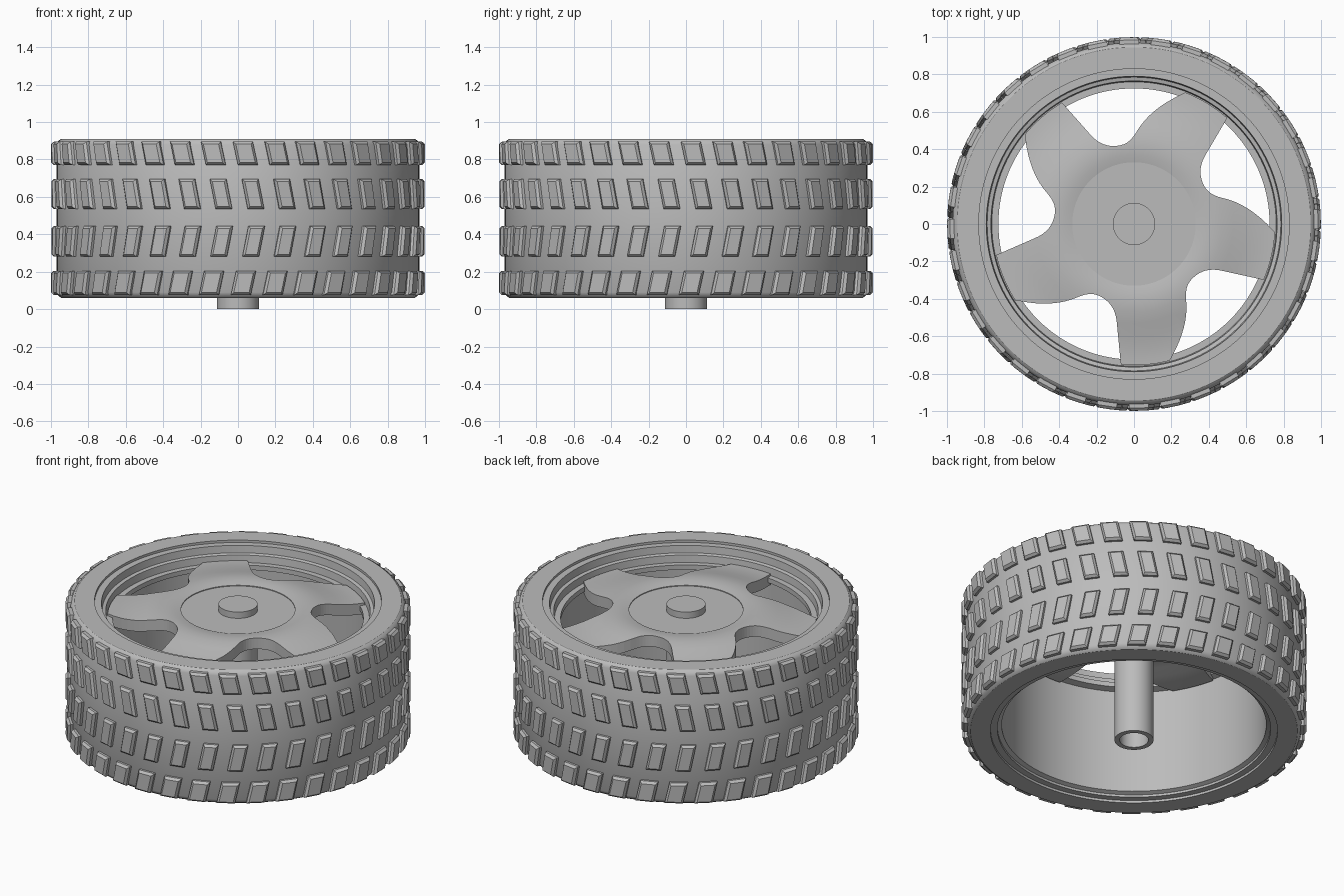
import bpy, bmesh
from math import sin, cos, pi, radians
from mathutils import Vector, Matrix
from mathutils.geometry import interpolate_bezier

if "Cube" in bpy.data.objects:
    bpy.data.objects.remove(bpy.data.objects["Cube"])

grey = bpy.data.materials.new("mid grey")
grey.use_nodes = True
colour = (0.5, 0.5, 0.5, 1)
grey.diffuse_color = colour
grey.node_tree.nodes["Principled BSDF"].inputs["Base Color"].default_value = colour


def finish(name, bm, smooth=30):
    """Turn a bmesh into a named grey object."""
    bmesh.ops.recalc_face_normals(bm, faces=bm.faces)
    mesh = bpy.data.meshes.new(name)
    bm.to_mesh(mesh)
    bm.free()
    mesh.materials.append(grey)
    ob = bpy.data.objects.new(name, mesh)
    bpy.context.collection.objects.link(ob)
    if smooth:
        bpy.ops.object.select_all(action="DESELECT")
        ob.select_set(True)
        bpy.context.view_layer.objects.active = ob
        bpy.ops.object.shade_smooth_by_angle(angle=radians(smooth))
    return ob


def lathe(name, profile, steps=120, closed=True):
    """Spin (radius, height) points round the axle."""
    bm = bmesh.new()
    verts = [bm.verts.new((r, 0, z)) for r, z in profile]
    edges = [bm.edges.new(p) for p in zip(verts, verts[1:])]
    if closed:
        edges.append(bm.edges.new((verts[-1], verts[0])))
    bmesh.ops.spin(bm, geom=verts + edges, cent=(0, 0, 0), axis=(0, 0, 1),
                   angle=2 * pi, steps=steps, use_merge=True)
    bmesh.ops.remove_doubles(bm, verts=bm.verts, dist=0.0005)
    return finish(name, bm)


# Tyre carcass with rounded shoulders
lathe("tyre", [(0.83, 0.06), (0.945, 0.06), (0.96, 0.07), (0.97, 0.09),
               (0.97, 0.88), (0.96, 0.9), (0.945, 0.91), (0.83, 0.91)])

# Rim barrel with stepped lips and an inner ledge that carries the spokes
lathe("rim", [(0.83, 0.075), (0.83, 0.895), (0.79, 0.895), (0.785, 0.85),
              (0.765, 0.845), (0.76, 0.8), (0.725, 0.8), (0.725, 0.77),
              (0.765, 0.76), (0.765, 0.1), (0.79, 0.09), (0.79, 0.075)])

# Domed spoke plate
crown = [(0.33, 0.855), (0.37, 0.863), (0.42, 0.866), (0.47, 0.862), (0.53, 0.85),
         (0.6, 0.832), (0.67, 0.82), (0.72, 0.815), (0.755, 0.814)]
spokes = lathe("spokes", crown + [(r, z - 0.07) for r, z in reversed(crown)])

# Five windows cut between the spokes
def curve(a, b, c, d):
    pts = [Vector((*p, 0)) for p in (a, b, c, d)]
    return interpolate_bezier(*pts, 9)

outline = [Vector((-0.43, 0.7, 0))]
outline += curve((-0.235, 0.48), (-0.2, 0.44), (-0.16, 0.417), (-0.11, 0.417))
outline += curve((-0.11, 0.417), (-0.05, 0.417), (-0.02, 0.44), (0.01, 0.487))[1:]
outline += curve((0.01, 0.487), (0.06, 0.575), (0.14, 0.64), (0.257, 0.695))[1:]
outline += [Vector((0.31, 0.72, 0)), Vector((0.2, 0.9, 0)), Vector((-0.3, 0.9, 0))]
bm = bmesh.new()
for i in range(5):
    turn = Matrix.Rotation(i * 2 * pi / 5, 3, "Z")
    face = bm.faces.new([bm.verts.new(turn @ p + Vector((0, 0, 0.6))) for p in outline])
    side = bmesh.ops.extrude_face_region(bm, geom=[face])
    bmesh.ops.translate(bm, vec=(0, 0, 0.4),
                        verts=[v for v in side["geom"] if isinstance(v, bmesh.types.BMVert)])
cutter = finish("window_cutter", bm, smooth=0)
cutter.hide_render = True
cutter.hide_set(True)
cut = spokes.modifiers.new("windows", "BOOLEAN")
cut.operation, cut.solver, cut.object = "DIFFERENCE", "EXACT", cutter
bpy.ops.object.select_all(action="DESELECT")
bpy.context.view_layer.objects.active = spokes
spokes.select_set(True)
bpy.ops.object.modifier_apply(modifier=cut.name)
bpy.data.objects.remove(cutter)

# Hub disc, and the axle tube with its top boss and open lower end
lathe("hub", [(0, 0.85), (0.332, 0.85), (0.332, 0.785), (0, 0.785)], 96, closed=False)
lathe("axle", [(0, 0.89), (0.113, 0.89), (0.113, 0), (0.083, 0), (0.083, 0.5), (0, 0.5)],
      64, closed=False)


# Tread blocks: slanted, bevelled pads in four rows
def tread_row(name, low, high, width, slant, phase, count=36):
    bm = bmesh.new()
    mid, half = (low + high) / 2, (high - low) / 2
    layers = [(0.955, 0), (0.985, 0), (0.999, 0.013)]
    for i in range(count):
        centre = radians(phase - 90 + i * 360 / count)
        rings = []
        for radius, inset in layers:
            ring = []
            for sx, sz in ((-1, -1), (1, -1), (1, 1), (-1, 1)):
                h = sz * (half - inset)
                a = centre + sx * (width / 2 - inset) + slant * h
                ring.append(bm.verts.new((radius * cos(a), radius * sin(a), mid + h)))
            rings.append(ring)
        for lower, upper in zip(rings, rings[1:]):
            for k in range(4):
                n = (k + 1) % 4
                bm.faces.new((lower[k], lower[n], upper[n], upper[k]))
        bm.faces.new(rings[-1])
        bm.faces.new(rings[0][::-1])
    finish(name, bm, smooth=20)


tread_row("tread_top", 0.77, 0.895, 0.108, -0.22, 2.3)
tread_row("tread_upper", 0.535, 0.695, 0.09, -0.2, 4.7)
tread_row("tread_lower", 0.28, 0.445, 0.09, 0.2, 4.9)
tread_row("tread_bottom", 0.075, 0.205, 0.108, 0.22, 1.7)
